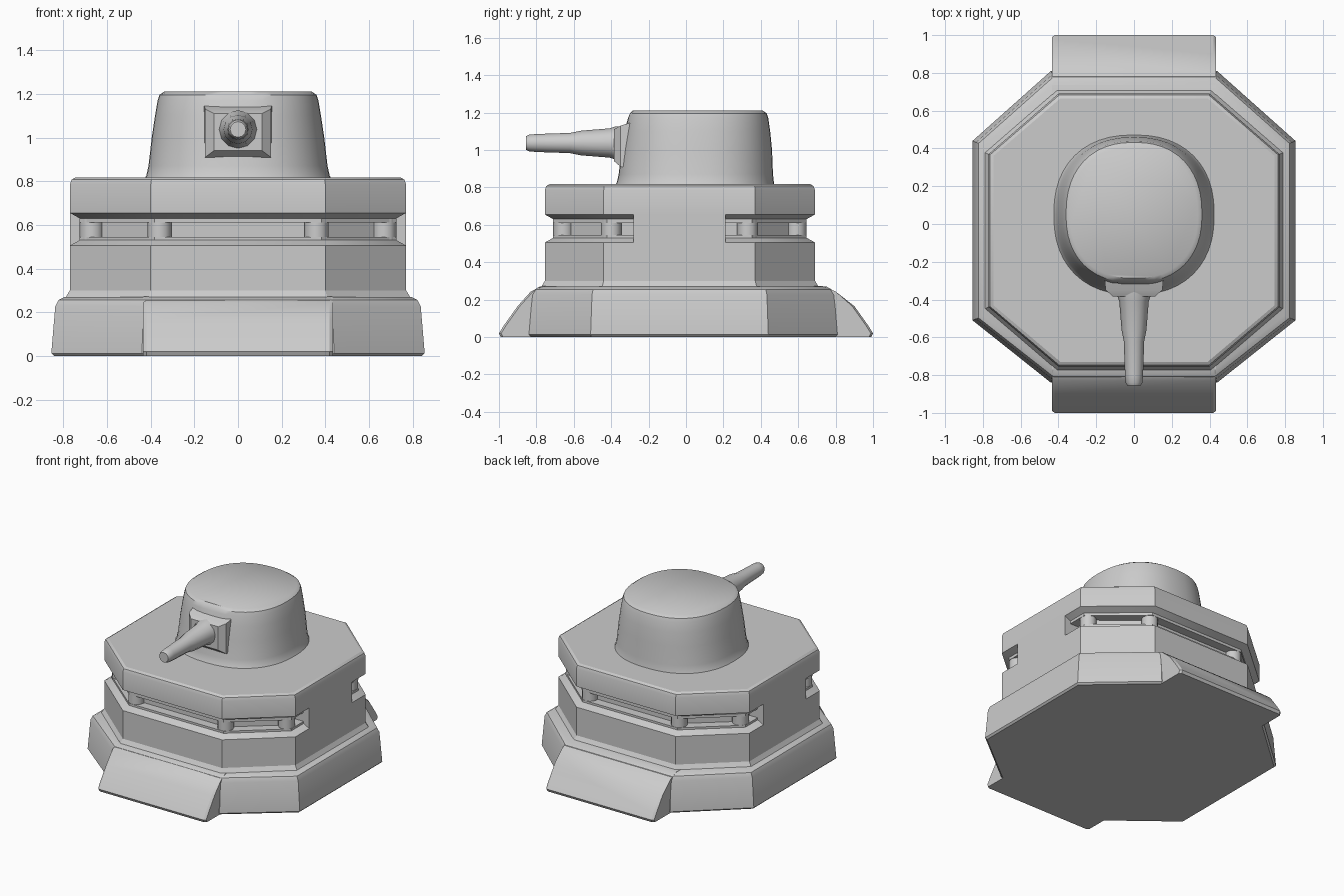
import bpy
from math import cos, sin, pi, copysign

if "Cube" in bpy.data.objects:
    bpy.data.objects.remove(bpy.data.objects["Cube"])


def make(name, verts, faces, angle=30):
    me = bpy.data.meshes.new(name)
    me.from_pydata(verts, [], faces)
    me.update()
    ob = bpy.data.objects.new(name, me)
    bpy.context.collection.objects.link(ob)
    bpy.ops.object.select_all(action='DESELECT')
    ob.select_set(True)
    bpy.context.view_layer.objects.active = ob
    bpy.ops.object.mode_set(mode='EDIT')
    bpy.ops.mesh.select_all(action='SELECT')
    bpy.ops.mesh.normals_make_consistent(inside=False)
    bpy.ops.object.mode_set(mode='OBJECT')
    bpy.ops.object.shade_smooth_by_angle(angle=angle * pi / 180)
    return ob


def loft(name, rings, angle=30):
    """Skin a list of equal-length closed rings and cap both ends."""
    n = len(rings[0])
    verts = [p for r in rings for p in r]
    faces = [(k * n + i, k * n + (i + 1) % n, (k + 1) * n + (i + 1) % n, (k + 1) * n + i)
             for k in range(len(rings) - 1) for i in range(n)]
    faces += [tuple(range(n)), tuple(range((len(rings) - 1) * n, len(rings) * n))]
    return make(name, verts, faces, angle)


def octagon(dims, z, d=0.0):
    """Stretched octagon ring, all walls moved inward by d."""
    hx, yf, yb, cx, cf, cb = dims
    t = 0.41 * d
    right = [(cx - t, yf + d), (hx - d, cf + t), (hx - d, cb - t), (cx - t, yb - d)]
    return [(x, y, z) for x, y in right] + [(-x, y, z) for x, y in reversed(right)]


def box(name, x0, x1, y0, y1, z0, z1):
    return loft(name, [[(x0, y0, z), (x1, y0, z), (x1, y1, z), (x0, y1, z)] for z in (z0, z1)])


# Octagonal foundation with a softened top edge
BASE = (0.855, -0.84, 0.81, 0.44, -0.51, 0.44)
loft("foundation", [octagon(BASE, z, d) for z, d in
                    [(0, 0.012), (0.012, 0), (0.225, 0.018), (0.255, 0.032), (0.27, 0.06)]])

# Sloped aprons at front and back
for name, s, edge, top in (("front_apron", -1, 0.83, 0.77), ("back_apron", 1, 0.80, 0.73)):
    prof = [(0.5, 0), (0.99, 0), (1.0, 0.02), (0.975, 0.06), (0.90, 0.165),
            (edge, 0.243), (top, 0.272), (0.5, 0.272)]
    loft(name, [[(x, s * (y - ins if y > 0.8 else y), z) for y, z in prof]
                for x, ins in ((-0.435, 0.012), (-0.42, 0), (0.42, 0), (0.435, 0.012))])

# Main body: flared vision groove with a deeper slit inside it
BODY = (0.77, -0.755, 0.69, 0.40, -0.44, 0.37)
loft("bunker_body", [octagon(BODY, z, d) for z, d in
                     [(0.26, -0.025), (0.275, -0.015), (0.30, 0), (0.505, 0), (0.53, 0.045),
                      (0.545, 0.045), (0.545, 0.11), (0.61, 0.11), (0.61, 0.045),
                      (0.63, 0.045), (0.655, 0), (0.785, 0), (0.807, 0.008), (0.817, 0.025)]])

# Solid wall closing the groove in the middle of each side
for name, s in (("right_wall_infill", 1), ("left_wall_infill", -1)):
    box(name, s * 0.6, s * 0.77, -0.28, 0.21, 0.505, 0.655)

# Pillars in the slit at every corner
for i, (px, py, _) in enumerate(octagon(BODY, 0, 0.10)):
    loft(f"slit_pillar_{i + 1}", [[(px + 0.055 * cos(a * pi / 6), py + 0.055 * sin(a * pi / 6), z)
                                   for a in range(12)] for z in (0.53, 0.63)], 35)


# Turret: squarish round drum with a flattened front
def turret_ring(z, rx, front, back, n=48):
    ring = []
    cy = 0.05
    for i in range(n):
        c, s = cos(2 * pi * i / n), sin(2 * pi * i / n)
        x = rx * copysign(abs(c) ** 0.87, c)
        y = cy + (back - cy if s > 0 else rx) * copysign(abs(s) ** 0.87, s)
        ring.append((x, max(y, front), z))
    return ring


loft("turret", [turret_ring(*r) for r in
                [(0.80, 0.435, -0.41, 0.475), (0.825, 0.42, -0.40, 0.47), (0.87, 0.41, -0.39, 0.465),
                 (1.0, 0.395, -0.365, 0.46), (1.10, 0.38, -0.335, 0.45), (1.17, 0.368, -0.31, 0.44),
                 (1.195, 0.36, -0.30, 0.432), (1.21, 0.338, -0.285, 0.41)]], 35)

# Mantlet around the gun
loft("gun_mantlet", [[(-w, y, z0), (w, y, z0), (w, y, z1), (-w, y, z1)] for y, w, z0, z1 in
                     [(-0.25, 0.16, 0.90, 1.16), (-0.35, 0.15, 0.91, 1.13), (-0.385, 0.11, 0.94, 1.11)]])

# Tapered stepped gun barrel with a shallow bore
GUN_Z = 1.037
loft("gun_barrel", [[(r * cos(a * pi / 6), y, GUN_Z + r * sin(a * pi / 6)) for a in range(12)]
                    for y, r in [(-0.25, 0.09), (-0.38, 0.088), (-0.41, 0.078), (-0.56, 0.066),
                                 (-0.62, 0.054), (-0.80, 0.048), (-0.84, 0.044), (-0.855, 0.036)]], 35)
